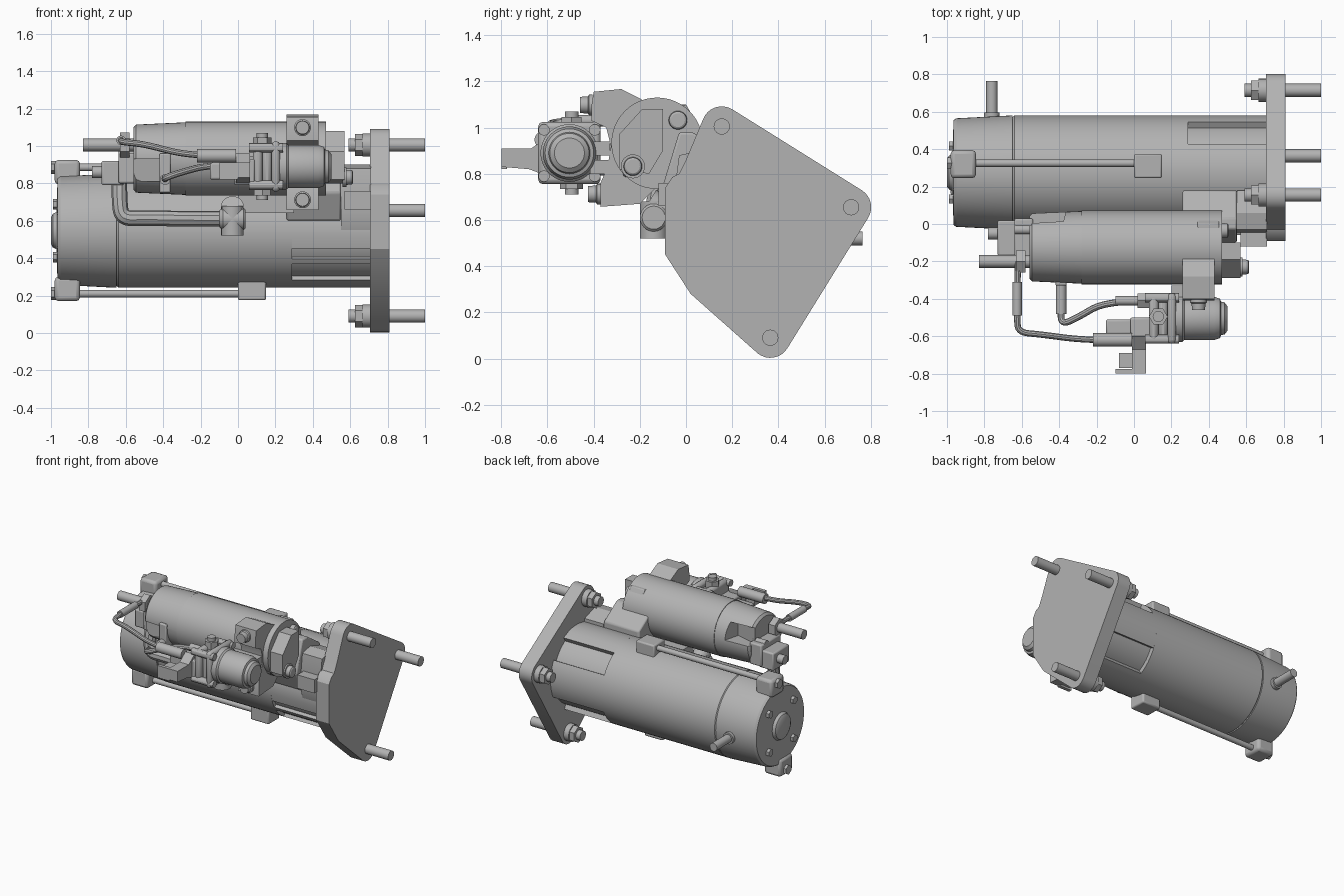
import bpy, bmesh, math
from mathutils import Vector

if "Cube" in bpy.data.objects:
    bpy.data.objects.remove(bpy.data.objects["Cube"])

steel = bpy.data.materials.new("grey_steel")
steel.use_nodes = True
grey = (0.45, 0.45, 0.45, 1)
steel.diffuse_color = grey
steel.node_tree.nodes["Principled BSDF"].inputs["Base Color"].default_value = grey
parts = []


def add(name, bm):
    bmesh.ops.recalc_face_normals(bm, faces=bm.faces)
    mesh = bpy.data.meshes.new(name)
    bm.to_mesh(mesh)
    bm.free()
    mesh.materials.append(steel)
    ob = bpy.data.objects.new(name, mesh)
    bpy.context.collection.objects.link(ob)
    parts.append(ob)
    return ob


def lathe(name, profile, start, axis=(1, 0, 0), n=48):
    """Turn (distance, radius) pairs about an axis through start."""
    axis, start = Vector(axis), Vector(start)
    rot = Vector((0, 0, 1)).rotation_difference(axis)
    bm = bmesh.new()
    rings = []
    for d, r in profile:
        ring = [bm.verts.new(start + rot @ Vector((r * math.cos(a), r * math.sin(a), d)))
                for a in (2 * math.pi * i / n for i in range(n))]
        rings.append(ring)
    for a, b in zip(rings, rings[1:]):
        for i in range(n):
            bm.faces.new((a[i], a[(i + 1) % n], b[(i + 1) % n], b[i]))
    bm.faces.new(rings[0])
    bm.faces.new(rings[-1])
    return add(name, bm)


def rod(name, start, length, r, axis=(1, 0, 0), n=24):
    return lathe(name, [(0, r), (length, r)], start, axis, n)


def prism(name, outline, x0, x1, bevel=0):
    """Extrude a (y, z) outline along x."""
    bm = bmesh.new()
    face = bm.faces.new([bm.verts.new((x0, y, z)) for y, z in outline])
    ext = bmesh.ops.extrude_face_region(bm, geom=[face])
    verts = [v for v in ext["geom"] if isinstance(v, bmesh.types.BMVert)]
    bmesh.ops.translate(bm, verts=verts, vec=(x1 - x0, 0, 0))
    ob = add(name, bm)
    if bevel:
        mod = ob.modifiers.new("bevel", "BEVEL")
        mod.width, mod.segments = bevel, 2
    return ob


def box(name, x, y, z, bevel=0):
    return prism(name, [(y[0], z[0]), (y[1], z[0]), (y[1], z[1]), (y[0], z[1])], x[0], x[1], bevel)


def arc(c, r, a0, a1, n=8):
    angles = (math.radians(a0 + (a1 - a0) * i / n) for i in range(n + 1))
    return [(c[0] + r * math.cos(a), c[1] + r * math.sin(a)) for a in angles]


def tube(name, points, r):
    curve = bpy.data.curves.new(name, "CURVE")
    curve.dimensions = "3D"
    curve.bevel_depth, curve.bevel_resolution = r, 3
    curve.use_fill_caps = True
    curve.resolution_u = 5
    spline = curve.splines.new("NURBS")
    spline.points.add(len(points) - 1)
    for p, co in zip(spline.points, points):
        p.co = (*co, 1)
    spline.use_endpoint_u, spline.order_u = True, 3
    tmp = bpy.data.objects.new(name + "_path", curve)
    bpy.context.collection.objects.link(tmp)
    bpy.context.view_layer.update()
    mesh = bpy.data.meshes.new_from_object(tmp.evaluated_get(bpy.context.evaluated_depsgraph_get()))
    bpy.data.objects.remove(tmp)
    bm = bmesh.new()
    bm.from_mesh(mesh)
    mesh.materials.clear()
    return add(name, bm)


# main motor body and rear cap
Y, Z, R = 0.275, 0.547, 0.305
lathe("motor_body", [(-0.65, 0.295), (-0.64, R), (0.29, R)], (0, Y, Z), n=64)
lathe("rear_cap", [(-0.99, 0.09), (-0.97, 0.1), (-0.965, 0.28), (-0.95, 0.29), (-0.66, R), (-0.65, R), (-0.65, 0.29)], (0, Y, Z), n=64)
lathe("rear_hub", [(-1.0, 0.07), (-0.99, 0.09), (-0.96, 0.09)], (0, Y, Z))
for i in range(4):
    a = math.radians(45 + 90 * i)
    y, z = Y + 0.2 * math.cos(a), Z + 0.2 * math.sin(a)
    rod("cap_screw", (-0.99, y, z), 0.04, 0.028, n=6)
rod("ground_stud", (-0.76, Y + 0.2, 0.52), 0.29, 0.03, (0, 1, 0))
rod("ground_stud_collar", (-0.76, Y + 0.2, 0.52), 0.12, 0.042, (0, 1, 0))

# drive housing with recessed panels
housing = []
for a0, a1, r in ((-25, 28, R), (28, 60, 0.27), (60, 198, R), (198, 210, 0.28), (210, 216, R),
                  (216, 240, 0.28), (240, 298, R), (298, 335, 0.27)):
    housing += arc((Y, Z), r, a0, a1, 12)
prism("drive_housing", housing, 0.29, 0.71)

# through bolts with ears and bosses, above and below
for y, z, s in ((0.325, 0.885, 1), (0.225, 0.21, -1)):
    zs = sorted((z + 0.04 * s, z - 0.09 * s))
    box("cap_ear", (-0.98, -0.845), (y - 0.08, y + 0.07), zs, 0.02)
    zs = sorted((z + 0.035 * s, z - 0.09 * s))
    box("bolt_boss", (0, 0.15), (y - 0.08, y + 0.05), zs, 0.01)
    rod("through_bolt", (-0.86, y, z), 0.9, 0.02)
    rod("through_bolt_head", (-1.0, y, z), 0.03, 0.035, n=6)

# mounting flange with three studs
studs = [(0.155, 1.005), (0.715, 0.655), (0.365, 0.09)]
outline = arc(studs[0], 0.087, 160, 58) + arc(studs[1], 0.087, 58, -32) + arc(studs[2], 0.087, -32, -128)
outline += [(0.02, 0.28), (-0.09, 0.45), (-0.09, 0.74), (-0.06, 0.785), (-0.03, 0.8), (0, 0.86)]
prism("mounting_flange", outline, 0.705, 0.81)
for y, z in studs:
    rod("flange_stud", (0.59, y, z), 0.41, 0.035)
    rod("flange_nut", (0.625, y, z), 0.05, 0.06, n=6)
    rod("flange_washer", (0.665, y, z), 0.045, 0.062)

# neck joining housing and solenoid
prism("solenoid_neck", [(-0.1, 0.75), (-0.03, 0.98), (0.03, 0.98), (0.18, 0.88), (0.18, 0.6), (-0.03, 0.6)], 0.26, 0.55, 0.01)
prism("neck_slope", [(-0.06, 0.65), (-0.03, 0.88), (0.06, 0.9), (0.18, 0.86), (0.18, 0.6), (-0.03, 0.55)], 0.55, 0.71)
box("flange_rib", (0.57, 0.71), (-0.12, 0.03), (0.66, 0.76))
box("solenoid_saddle", (0.0, 0.3), (-0.09, 0.08), (0.64, 0.76))

# main solenoid
SY, SZ = -0.125, 0.932
can = lathe("solenoid_cap", [(-0.56, 0.165), (-0.545, 0.182), (-0.28, 0.194)], (0, SY, SZ))
lathe("solenoid_body", [(-0.28, 0.198), (0.47, 0.198)], (0, SY, SZ))
# wedge recesses in the cap
for y, z, turn in ((-0.34, 0.87, 0.25), (0.06, 1.0, -0.25)):
    cut = box("recess_cutter", (-0.13, 0.13), (-0.08, 0.08), (-0.06, 0.06))
    parts.remove(cut)
    cut.location, cut.rotation_euler = (-0.5, y, z), (0, 0, turn)
    cut.hide_render = True
    cut.hide_set(True)
    mod = can.modifiers.new("recess", "BOOLEAN")
    mod.operation, mod.object = "DIFFERENCE", cut
mount = [(-0.3, 0.93), (-0.29, 0.97), (-0.19, 1.08), (-0.14, 1.1), (0, 1.1), (0.04, 1.03), (0.02, 0.9),
         (-0.02, 0.8), (-0.12, 0.77), (-0.2, 0.76), (-0.27, 0.79), (-0.29, 0.86)]
prism("solenoid_mount", mount, 0.34, 0.455, 0.005)
prism("solenoid_nose", [(-0.29, 0.82), (-0.16, 0.8), (-0.1, 0.9), (-0.1, 1.08), (-0.19, 1.08), (-0.29, 0.97)], 0.45, 0.57)
for x, y, z in ((0.45, -0.035, 1.032), (0.56, -0.23, 0.832)):
    rod("solenoid_bolt_washer", (x, y, z), 0.02, 0.052)
    lathe("solenoid_bolt_head", [(0, 0.042), (0.05, 0.038), (0.055, 0.03)], (x, y, z), n=24)

# solenoid terminals
box("terminal_block", (-0.64, -0.54), (-0.2, 0.03), (0.8, 0.96), 0.01)
rod("main_terminal", (-0.83, -0.2, 1.005), 0.3, 0.034)
rod("main_terminal_nut", (-0.63, -0.2, 1.005), 0.05, 0.068, n=6)
rod("motor_terminal", (-0.78, -0.05, 0.86), 0.25, 0.032)
rod("motor_terminal_nut", (-0.69, -0.05, 0.86), 0.07, 0.058, n=6)
box("cable_lug", (-0.73, -0.61), (-0.17, 0.02), (0.79, 0.92), 0.01)
rod("small_terminal", (-0.64, -0.03, 0.95), 0.1, 0.025)

# heavy motor cable
tube("motor_cable", [(-0.635, -0.1, 0.84), (-0.635, -0.13, 0.7), (-0.62, -0.14, 0.61), (-0.5, -0.14, 0.615),
                     (-0.3, -0.15, 0.61), (-0.05, -0.14, 0.61)], 0.042)
lathe("cable_fitting", [(0, 0.045), (0.02, 0.06), (0.13, 0.06), (0.14, 0.05)], (-0.1, -0.14, 0.61), n=24)
rod("cable_entry", (-0.03, -0.16, 0.68), 0.2, 0.06, (0, 0.85, -0.53))
rod("fitting_post", (-0.03, -0.14, 0.52), 0.16, 0.06, (0, 0, 1))

# relay bracket, C-shaped around the relay
bracket = [(-0.41, 1.09), (-0.4, 1.155), (-0.28, 1.167), (-0.13, 1.09), (-0.08, 0.93), (-0.1, 0.77), (-0.2, 0.67),
           (-0.37, 0.657), (-0.37, 0.76), (-0.34, 0.83), (-0.325, 0.92), (-0.345, 1.0), (-0.41, 1.03)]
prism("relay_bracket", bracket, 0.26, 0.43)
for y, z in ((-0.405, 1.098), (-0.37, 0.712)):
    lathe("bracket_bolt", [(0, 0.045), (0.015, 0.045), (0.02, 0.037), (0.055, 0.035)], (0.345, y, z), (0, -1, 0), 24)

# relay
RY, RZ = -0.505, 0.89
lathe("relay_can", [(0.2, 0.125), (0.26, 0.125), (0.27, 0.115), (0.43, 0.115), (0.46, 0.105), (0.465, 0.09), (0.485, 0.085), (0.5, 0.065)], (0, RY, RZ))
for x0, x1, h in ((0.08, 0.13, 0.125), (0.13, 0.18, 0.105), (0.18, 0.225, 0.135)):
    box("relay_plate", (x0, x1), (RY - h, RY + h), (RZ - h, RZ + h), 0.02)
for sy in (-1, 1):
    box("relay_bridge", (0.2, 0.43), (RY + 0.09, -0.33), (RZ - 0.05 + 0.04 * sy, RZ + 0.01 + 0.04 * sy))
    for sz in (-1, 1):
        rod("relay_screw", (0.06, RY + 0.11 * sy, RZ + 0.1 * sz), 0.18, 0.025, n=12)
for s in (-1, 1):
    rod("relay_terminal", (0.13, RY + 0.01, RZ), 0.18, 0.03, (0, 0, s), 16)
    rod("relay_terminal_nut", (0.13, RY + 0.01, RZ), 0.155, 0.05, (0, 0, s), 6)

# side connector arm
box("relay_base", (-0.02, 0.09), (-0.63, -0.5), (0.79, 0.93), 0.01)
box("connector_block", (-0.15, 0.0), (-0.59, -0.51), (0.82, 0.91), 0.01)
prism("connector_arm", [(-0.6, 0.96), (-0.67, 0.91), (-0.8, 0.91), (-0.8, 0.83), (-0.68, 0.82), (-0.6, 0.79)], -0.01, 0.065)
box("connector_tab", (-0.1, 0.0), (-0.8, -0.775), (0.82, 0.91))
box("connector_step", (-0.08, 0.0), (-0.77, -0.69), (0.83, 0.9))

# thin control wires with sleeves
tube("upper_wire", [(-0.62, -0.2, 1.03), (-0.625, -0.36, 1.03), (-0.625, -0.5, 1.03), (-0.62, -0.58, 1.02), (-0.5, -0.59, 1.01),
                    (-0.28, -0.62, 0.95), (-0.15, -0.62, 0.95)], 0.017)
rod("upper_wire_sleeve", (-0.625, -0.31, 1.03), 0.18, 0.025, (0, -1, 0))
rod("upper_wire_boot", (-0.22, -0.62, 0.947), 0.21, 0.036)
tube("lower_wire", [(-0.39, -0.28, 0.82), (-0.39, -0.45, 0.82), (-0.39, -0.54, 0.83), (-0.3, -0.5, 0.86),
                    (-0.15, -0.41, 0.9), (0.1, -0.41, 0.9)], 0.018)
rod("lower_wire_sleeve", (-0.39, -0.3, 0.82), 0.18, 0.028, (0, -1, 0))
box("lower_wire_tab", (-0.42, -0.36), (-0.33, -0.25), (0.75, 0.96), 0.008)
rod("lower_wire_boot", (-0.1, -0.41, 0.9), 0.14, 0.025)
rod("lower_wire_nut", (0.02, -0.41, 0.9), 0.07, 0.045, n=6)

# smooth the turned surfaces, keep edges crisp
bpy.ops.object.select_all(action="DESELECT")
for ob in parts:
    ob.select_set(True)
bpy.context.view_layer.objects.active = parts[0]
bpy.ops.object.shade_smooth_by_angle(angle=math.radians(30))
